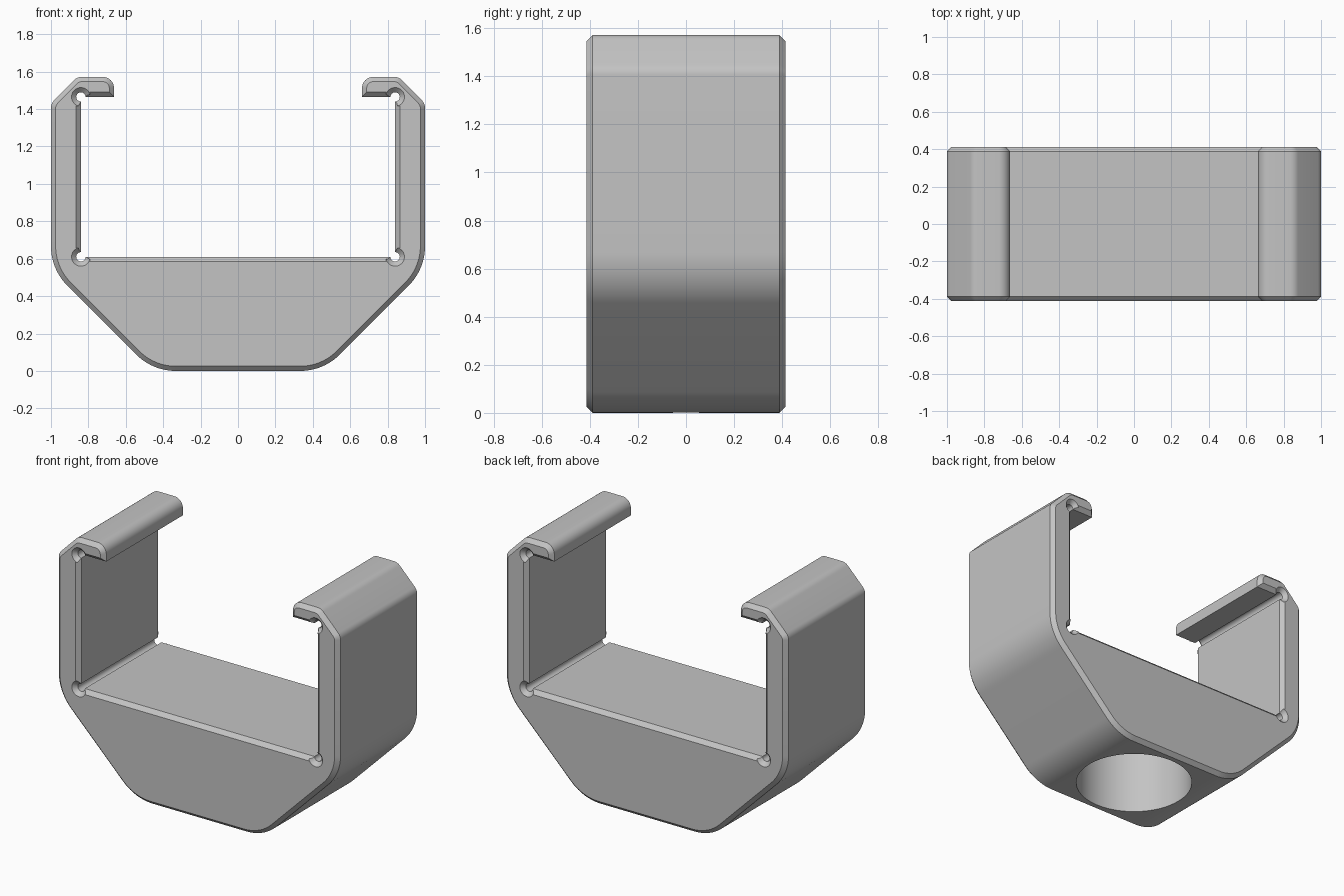
import bpy, bmesh, math
from mathutils import Vector

cube = bpy.data.objects.get("Cube")
if cube:
    bpy.data.objects.remove(cube, do_unlink=True)

HALF_DEPTH = 0.413
CHAMFER = 0.025
WALL_X, FLOOR_Z, LIP_Z = 0.84, 0.61, 1.465
RELIEF = 0.025


def fillet(prev, corner, nxt, radius, steps):
    """Points of a round that replaces one corner."""
    a, b = (prev - corner).normalized(), (nxt - corner).normalized()
    half = a.angle(b) / 2
    start, end = (corner + d * radius / math.tan(half) for d in (a, b))
    centre = corner + (a + b).normalized() * radius / math.sin(half)
    sweep = (start - centre).angle_signed(end - centre)
    base = start - centre
    result = []
    for i in range(steps + 1):
        t = -sweep * i / steps
        c, s = math.cos(t), math.sin(t)
        result.append(centre + Vector((base.x * c - base.y * s, base.x * s + base.y * c)))
    return result


def relief(z, start_angle, steps=18):
    """Three-quarter round relief in an inner corner."""
    angles = [math.radians(start_angle - 270 * i / steps) for i in range(steps + 1)]
    return [Vector((WALL_X + RELIEF * math.cos(a), z + RELIEF * math.sin(a))) for a in angles]


def inset(points, distance):
    """Mitred inward offset of a counterclockwise outline."""
    result = []
    for i, p in enumerate(points):
        d1 = (p - points[i - 1]).normalized()
        d2 = (points[(i + 1) % len(points)] - p).normalized()
        n1, n2 = Vector((-d1.y, d1.x)), Vector((-d2.y, d2.x))
        result.append(p + (n1 + n2) * distance / (1 + n1.dot(n2)))
    return result


# Outer side of the right half: corner x, z, radius, arc steps
outer = [(0, 0, 0, 0), (0.457, 0, 0.3, 14), (1, 0.543, 0.3, 14),
         (1, 1.43, 0.06, 6), (0.86, 1.572, 0.06, 6),
         (0.663, 1.572, 0.06, 10), (0.663, LIP_Z, 0, 0)]
half = []
for i, (x, z, r, steps) in enumerate(outer[1:], 1):
    p = Vector((x, z))
    if r:
        half += fillet(Vector(outer[i - 1][:2]), p, Vector(outer[i + 1][:2]), r, steps)
    else:
        half.append(p)

# Inner side: lip relief, wall, floor relief
half += relief(LIP_Z, 180) + relief(FLOOR_Z, 90)
outline = half + [Vector((-p.x, p.y)) for p in reversed(half)]

# Extruded body with chamfered front and back rims
bm = bmesh.new()
small = inset(outline, CHAMFER)
sections = [(small, -HALF_DEPTH), (outline, CHAMFER - HALF_DEPTH),
            (outline, HALF_DEPTH - CHAMFER), (small, HALF_DEPTH)]
rings = [[bm.verts.new((p.x, y, p.y)) for p in pts] for pts, y in sections]
n = len(outline)
for a, b in zip(rings, rings[1:]):
    for i in range(n):
        j = (i + 1) % n
        bm.faces.new((a[i], b[i], b[j], a[j]))
bm.faces.new(rings[0])
bm.faces.new(rings[-1][::-1])
bmesh.ops.recalc_face_normals(bm, faces=bm.faces)
mesh = bpy.data.meshes.new("bracket_body")
bm.to_mesh(mesh)
bm.free()
body = bpy.data.objects.new("bracket_body", mesh)
bpy.context.collection.objects.link(body)

grey = bpy.data.materials.new("plain_grey")
grey.use_nodes = True
colour = (0.55, 0.55, 0.55, 1)
grey.diffuse_color = colour
grey.node_tree.nodes["Principled BSDF"].inputs["Base Color"].default_value = colour
mesh.materials.append(grey)

# Blind round socket in the underside
bpy.ops.mesh.primitive_cylinder_add(vertices=80, radius=0.355, depth=0.6, location=(0, 0, 0.2))
cutter = bpy.context.object
cutter.name = "socket_cutter"
cutter.hide_render = True
cutter.data.materials.append(grey)
cut = body.modifiers.new("socket", "BOOLEAN")
cut.operation = "DIFFERENCE"
cut.solver = "EXACT"
cut.object = cutter
bpy.ops.object.select_all(action="DESELECT")
body.select_set(True)
bpy.context.view_layer.objects.active = body
bpy.ops.object.modifier_apply(modifier=cut.name)
bpy.data.objects.remove(cutter, do_unlink=True)
bpy.ops.object.shade_smooth_by_angle(angle=math.radians(30))
